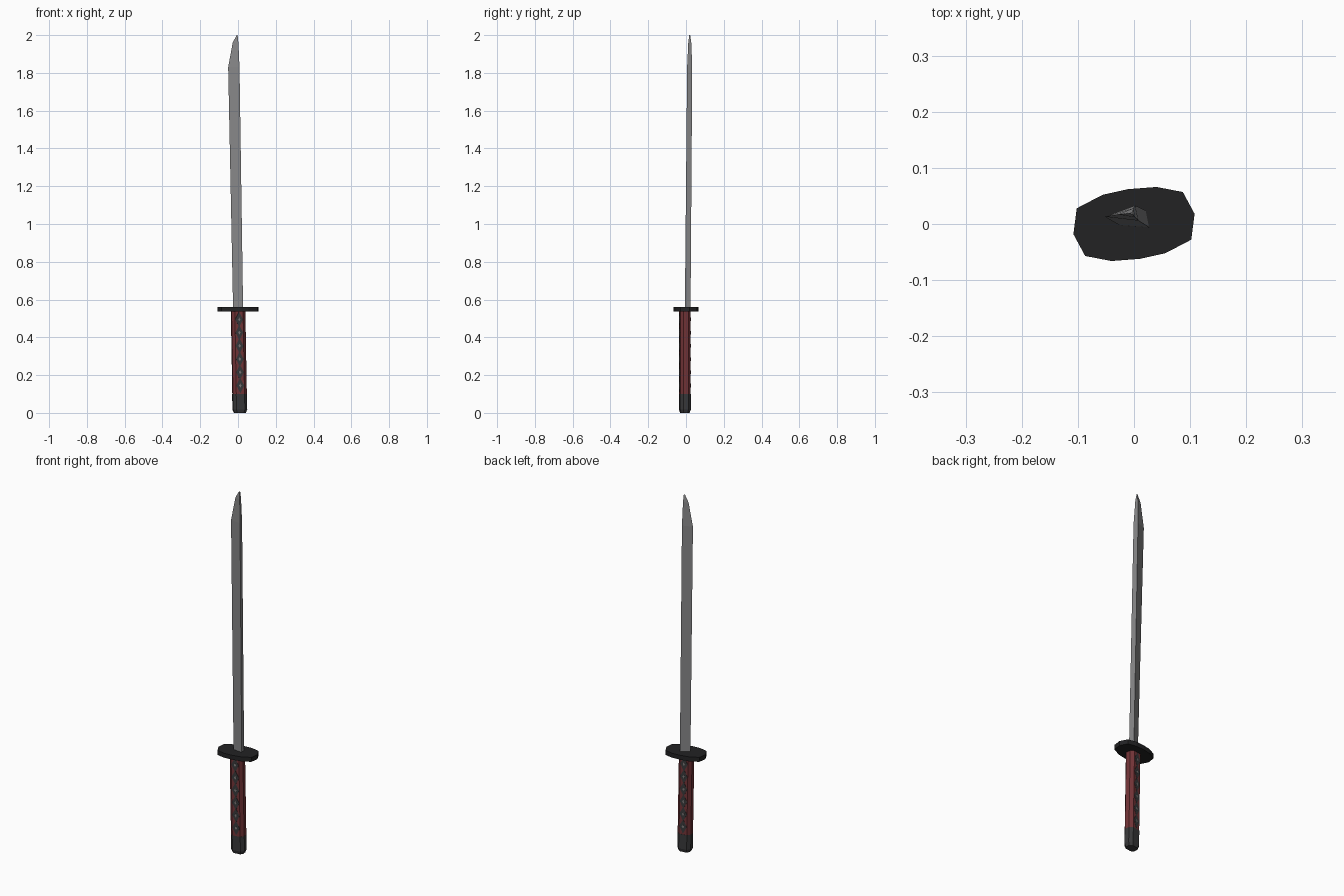
import bpy, bmesh, math
from mathutils import Vector

if "Cube" in bpy.data.objects:
    bpy.data.objects.remove(bpy.data.objects["Cube"])


def material(name, color):
    m = bpy.data.materials.new(name)
    m.diffuse_color = (*color, 1)
    m.use_nodes = True
    m.node_tree.nodes["Principled BSDF"].inputs["Base Color"].default_value = m.diffuse_color
    return m


STEEL = material("blade_steel", (0.24, 0.24, 0.245))
BLACK = material("guard_black", (0.016, 0.016, 0.017))
CHARCOAL = material("charcoal", (0.04, 0.04, 0.042))
RED = material("wrap_red", (0.17, 0.034, 0.038))
STUD = material("stud_grey", (0.2, 0.19, 0.19))


def finish(name, bm, mats):
    bmesh.ops.recalc_face_normals(bm, faces=bm.faces)
    me = bpy.data.meshes.new(name)
    bm.to_mesh(me)
    bm.free()
    for m in mats:
        me.materials.append(m)
    ob = bpy.data.objects.new(name, me)
    bpy.context.collection.objects.link(ob)
    return ob


def add_loft(bm, rings):
    """Skin a list of equal-length rings and cap both ends."""
    vs = [[bm.verts.new(p) for p in r] for r in rings]
    n = len(vs[0])
    for a, b in zip(vs, vs[1:]):
        for i in range(n):
            j = (i + 1) % n
            bm.faces.new((a[i], a[j], b[j], b[i]))
    bm.faces.new(vs[0][::-1])
    bm.faces.new(vs[-1])


def loft(name, rings, mat):
    bm = bmesh.new()
    add_loft(bm, rings)
    return finish(name, bm, [mat])


# Blade: wedge section (cutting edge, back spine corner, front spine corner)
blade_sections = [
    (0.55, (-0.026, -0.002), (0.021, 0.024), (0.027, -0.006)),
    (1.83, (-0.052, 0.013), (0.002, 0.033), (0.008, 0.006)),
    (1.96, (-0.028, 0.017), (-0.001, 0.028), (0.002, 0.012)),
    (2.00, (-0.007, 0.019), (-0.002, 0.022), (-0.002, 0.017)),
]
loft("blade", [[(x, y, z) for x, y in pts] for z, *pts in blade_sections], STEEL)

# Guard: twelve-sided turned oval plate
half = [(0.108, 0.018), (0.087, 0.057), (0.04, 0.066),
        (-0.011, 0.062), (-0.056, 0.052), (-0.102, 0.028)]
oval = half + [(-x, -y) for x, y in half]
loft("guard", [[(x, y, z) for x, y in oval] for z in (0.536, 0.561)], BLACK)

# Handle: slanted eight-sided grip, turned a little about z
TURN = math.radians(9)


def grip(u, v, z):
    c, s = math.cos(TURN), math.sin(TURN)
    cx = 0.010 - 0.0095 * z / 0.54
    return Vector((cx + u * c - v * s, -0.006 + u * s + v * c, z))


octagon = [(0.037, -0.013), (0.037, 0.013), (0.022, 0.028), (-0.022, 0.028),
           (-0.037, 0.013), (-0.037, -0.013), (-0.022, -0.028), (0.022, -0.028)]


def grip_ring(z, k=1.0):
    return [grip(u * k, v * k, z) for u, v in octagon]


loft("pommel", [grip_ring(0, 0.82), grip_ring(0.018, 1.02), grip_ring(0.1, 1.02)], CHARCOAL)
loft("handle_wrap", [grip_ring(0.1), grip_ring(0.538)], RED)


# Diamond inlays and small studs on front and back of the wrap
def diamonds(name, centres, w, h, depth, mat):
    bm = bmesh.new()
    for side in (-1, 1):
        for z in centres:
            outline = [(w, 0), (0, h), (-w, 0), (0, -h)]
            add_loft(bm, [[grip(u, side * d, z + dz) for u, dz in outline]
                          for d in (0.027, depth)])
    return finish(name, bm, [mat])


rows = [0.145 + 0.07 * i for i in range(6)]
diamonds("wrap_diamonds", rows, 0.021, 0.04, 0.029, CHARCOAL)
diamonds("wrap_studs", rows, 0.007, 0.01, 0.030, STUD)
